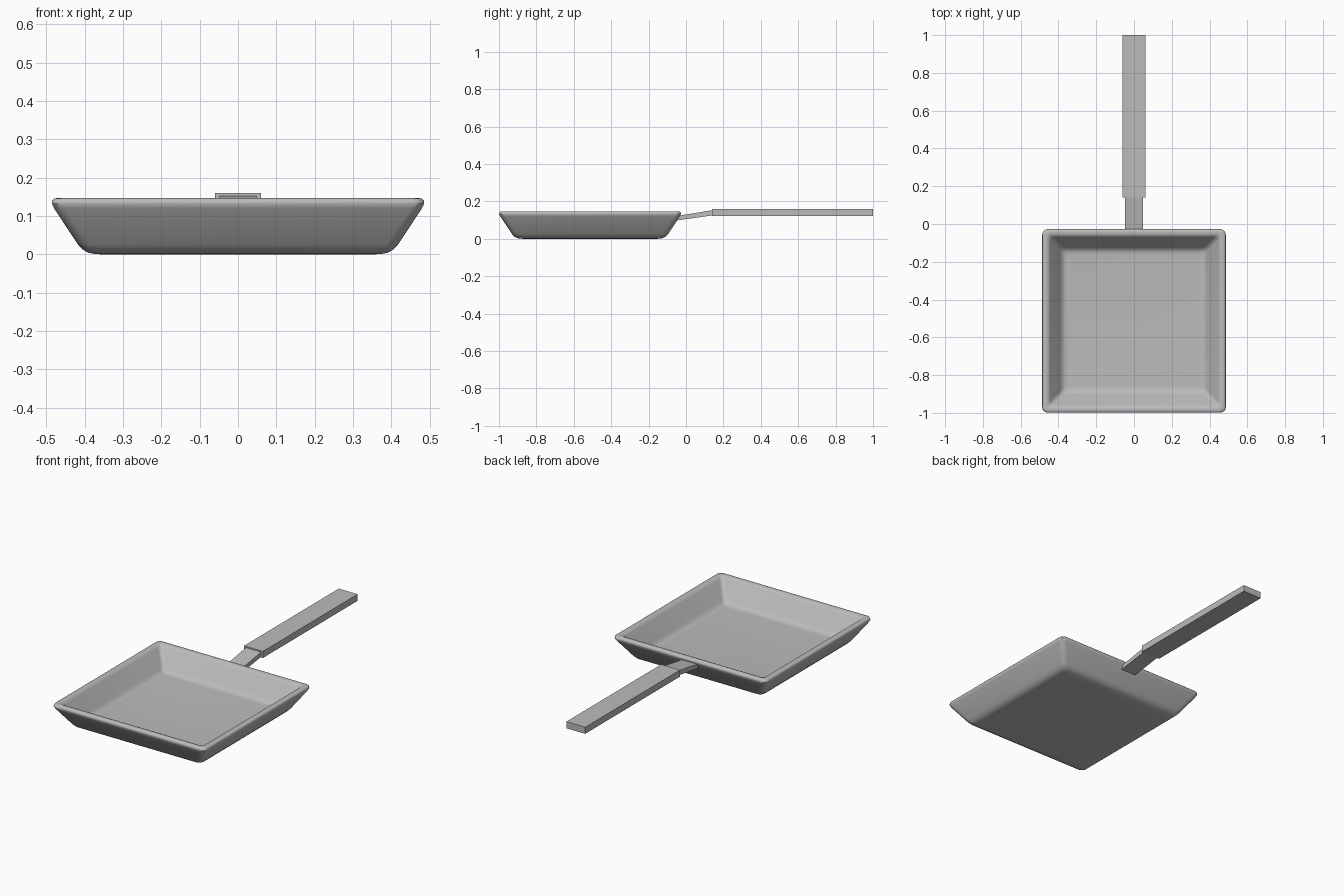
import bpy, bmesh, math

cube = bpy.data.objects.get("Cube")
if cube:
    bpy.data.objects.remove(cube)

grey = bpy.data.materials.new("plain grey")
grey.use_nodes = True
grey.diffuse_color = (0.5, 0.5, 0.5, 1)
grey.node_tree.nodes["Principled BSDF"].inputs["Base Color"].default_value = (0.5, 0.5, 0.5, 1)


def finish(name, bm, smooth=False):
    bmesh.ops.recalc_face_normals(bm, faces=bm.faces)
    mesh = bpy.data.meshes.new(name)
    bm.to_mesh(mesh)
    bm.free()
    mesh.materials.append(grey)
    obj = bpy.data.objects.new(name, mesh)
    bpy.context.collection.objects.link(obj)
    if smooth:
        for o in bpy.context.selected_objects:
            o.select_set(False)
        obj.select_set(True)
        bpy.context.view_layer.objects.active = obj
        bpy.ops.object.shade_smooth_by_angle(angle=math.radians(40))
    return obj


def rounded_square(bm, half, z, radius, centre_y, steps=5):
    ring = []
    for corner in range(4):
        mid = math.radians(45 + 90 * corner)
        cx = math.copysign(half - radius, math.cos(mid))
        cy = math.copysign(half - radius, math.sin(mid)) + centre_y
        for i in range(steps + 1):
            a = mid + math.radians(-45 + 90 * i / steps)
            ring.append(bm.verts.new((cx + radius * math.cos(a), cy + radius * math.sin(a), z)))
    return ring


def pan(name, profile, centre_y):
    # Loft rounded squares from underside, over the rim, down to the inner floor
    bm = bmesh.new()
    rings = [rounded_square(bm, h, z, r, centre_y) for h, z, r in profile]
    for a, b in zip(rings, rings[1:]):
        n = len(a)
        for i in range(n):
            j = (i + 1) % n
            bm.faces.new((a[i], a[j], b[j], b[i]))
    bm.faces.new(rings[0])
    bm.faces.new(rings[-1])
    return finish(name, bm, smooth=True)


def bar(name, half_width, side):
    # Extrude a (y, z) side outline across the width
    bm = bmesh.new()
    face = bm.faces.new([bm.verts.new((-half_width, y, z)) for y, z in side])
    out = bmesh.ops.extrude_face_region(bm, geom=[face])
    verts = [v for v in out["geom"] if isinstance(v, bmesh.types.BMVert)]
    bmesh.ops.translate(bm, verts=verts, vec=(2 * half_width, 0, 0))
    return finish(name, bm)


# Square pan: half width, height, corner radius
pan("pan_body", [
    (0.36, 0.0, 0.03), (0.375, 0.001, 0.03), (0.39, 0.004, 0.03),
    (0.405, 0.012, 0.03), (0.418, 0.026, 0.03),
    (0.48, 0.12, 0.03), (0.486, 0.132, 0.03), (0.485, 0.14, 0.029),
    (0.48, 0.145, 0.025), (0.472, 0.147, 0.02), (0.46, 0.146, 0.02),
    (0.451, 0.142, 0.02), (0.444, 0.134, 0.02),
    (0.39, 0.05, 0.02), (0.378, 0.036, 0.02), (0.366, 0.03, 0.02),
    (0.35, 0.028, 0.02)], -0.513)

# Sloping neck and flat grip
bar("handle_neck", 0.048, [(-0.05, 0.098), (0.15, 0.126), (0.15, 0.154), (-0.05, 0.122)])
bar("handle_grip", 0.06, [(0.14, 0.122), (1.0, 0.122), (1.0, 0.16), (0.14, 0.16)])
